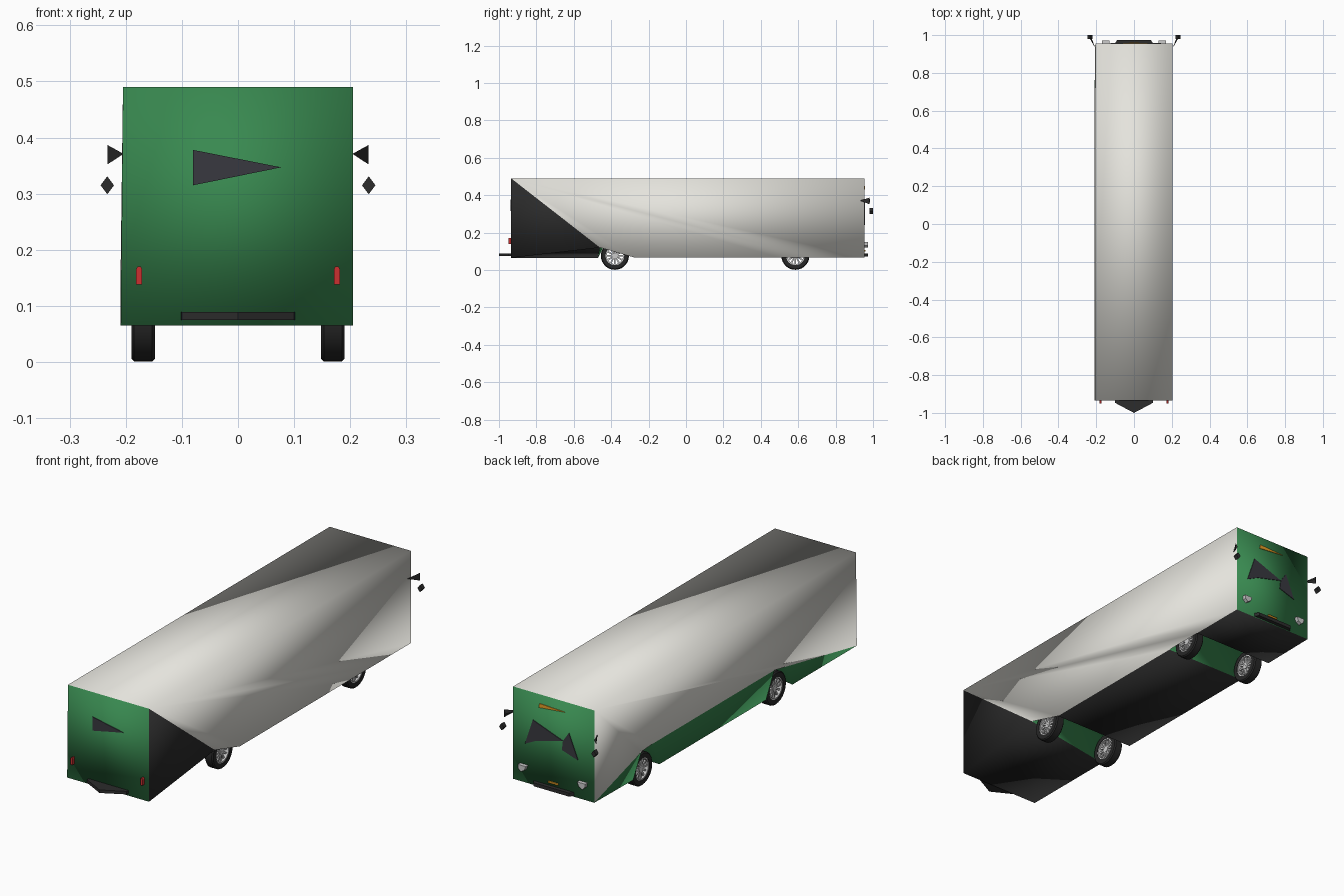
import bpy
from math import pi, cos, sin

if "Cube" in bpy.data.objects:
    bpy.data.objects.remove(bpy.data.objects["Cube"])


def material(name, rgb):
    m = bpy.data.materials.new(name)
    m.diffuse_color = (*rgb, 1)
    m.use_nodes = True
    m.node_tree.nodes["Principled BSDF"].inputs["Base Color"].default_value = m.diffuse_color
    return m


WHITE = material("white_paint", (0.78, 0.77, 0.72))
GREEN = material("green_paint", (0.04, 0.25, 0.08))
DARK = material("dark_trim", (0.025, 0.025, 0.025))
GLASS = material("glass", (0.04, 0.04, 0.05))
RED = material("red_lamp", (0.6, 0.03, 0.03))
AMBER = material("amber", (0.8, 0.35, 0.02))
LAMP = material("lamp", (0.8, 0.8, 0.78))
METAL = material("rim_metal", (0.6, 0.6, 0.62))
RUBBER = material("rubber", (0.02, 0.02, 0.02))


def mesh(name, verts, faces, mats, slots=None, smooth=False):
    me = bpy.data.meshes.new(name)
    me.from_pydata(verts, [], faces)
    for m in mats:
        me.materials.append(m)
    for i, p in enumerate(me.polygons):
        p.material_index = slots[i] if slots else 0
        p.use_smooth = smooth
    ob = bpy.data.objects.new(name, me)
    bpy.context.collection.objects.link(ob)
    return ob


def prism(name, pts, axis, a, b, mat):
    """Extrude a 2D outline along y (points x,z) or z (points x,y)."""
    n = len(pts)
    place = (lambda p, t: (p[0], t, p[1])) if axis == "y" else (lambda p, t: (p[0], p[1], t))
    verts = [place(p, a) for p in pts] + [place(p, b) for p in pts]
    faces = [list(range(n)), list(range(2 * n - 1, n - 1, -1))]
    faces += [[i, i + n, (i + 1) % n + n, (i + 1) % n] for i in range(n)]
    ob = mesh(name, verts, faces, [mat])
    fix_normals(ob)
    return ob


def fix_normals(ob):
    import bmesh
    bm = bmesh.new()
    bm.from_mesh(ob.data)
    bmesh.ops.recalc_face_normals(bm, faces=bm.faces)
    bm.to_mesh(ob.data)
    bm.free()


# Body shell: named corners, faces listed with their paint
W, L, R = 0.205, -0.209, 0.205
P = {
    "ra": (W, -.935, .49), "rb": (W, -.935, .065), "rc": (W, -.46, .12),
    "rd": (R, -.28, .068), "rg": (R, .49, .068), "rh": (R, .68, .068),
    "re": (W, .955, .068), "rf": (W, .955, .49),
    "la": (-W, -.935, .49), "lf": (-W, .955, .49),
    "lb": (L, -.935, .065), "le": (-W, .955, .068),
    "l1": (L, -.47, .065), "l2": (L, -.42, .165), "l3": (L, -.34, .18), "l4": (L, -.28, .068),
    "l5": (L, .49, .068), "l6": (L, .54, .18), "l7": (L, .62, .175), "l8": (L, .68, .068),
    "w2": (.195, -.43, .165), "w3": (.195, -.34, .165),
    "w6": (.195, .54, .165), "w7": (.195, .62, .165),
}
keys = list(P)
FACES = [
    ("rf ra rc rd rg rh re", 0), ("ra rb rc", 2),          # right side
    ("ra rf lf la", 0),                                    # roof
    ("la lf le l7 l6 l3 l2 lb", 0),                        # left side
    ("lb l2 l1", 1), ("l3 l6 l5 l4", 1), ("l7 le l8", 1),  # left skirt
    ("rb ra la lb", 1), ("re le lf rf", 1),                # ends
    ("lb l1 rc rb", 2), ("l4 l5 rg rd", 2), ("l8 le re rh", 2),  # floor
    ("l1 l2 w2 rc", 1), ("l2 l3 w3 w2", 1), ("l3 l4 rd w3", 1),  # wheel wells
    ("l5 l6 w6 rg", 1), ("l6 l7 w7 w6", 1), ("l7 l8 rh w7", 1),
]
body = mesh("bus_body", [P[k] for k in keys],
            [[keys.index(k) for k in f.split()] for f, _ in FACES],
            [WHITE, GREEN, DARK], [s for _, s in FACES], smooth=True)

# Wheels: revolved tyre and rim, spokes and hub
def lathe(name, profile, cx, cy, cz, mat, n=28):
    verts = [(cx + x, cy + r * cos(2 * pi * i / n), cz + r * sin(2 * pi * i / n))
             for i in range(n) for x, r in profile]
    k = len(profile)
    faces = [[i * k + j, i * k + (j + 1) % k, ((i + 1) % n) * k + (j + 1) % k, ((i + 1) % n) * k + j]
             for i in range(n) for j in range(k)]
    ob = mesh(name, verts, faces, [mat], smooth=True)
    fix_normals(ob)
    bpy.context.view_layer.objects.active = ob
    ob.select_set(True)
    bpy.ops.object.shade_smooth_by_angle(angle=0.6)
    ob.select_set(False)


def spokes(name, cx, cy, cz, count=12):
    verts, faces = [], []
    for i in range(count):
        a, base = 2 * pi * i / count, len(verts)
        for x in (-.012, .012):
            for r, h in ((.012, -.0035), (.046, -.0045), (.046, .0045), (.012, .0035)):
                verts.append((cx + x, cy + r * cos(a) - h * sin(a), cz + r * sin(a) + h * cos(a)))
        for f in ((0, 1, 2, 3), (7, 6, 5, 4), (0, 4, 5, 1), (1, 5, 6, 2), (2, 6, 7, 3), (3, 7, 4, 0)):
            faces.append([base + v for v in f])
    fix_normals(mesh(name, verts, faces, [METAL]))


TYRE = [(-.021, .05), (-.021, .07), (-.016, .075), (.016, .075), (.021, .07), (.021, .05)]
RIM = [(-.019, .044), (-.019, .051), (.019, .051), (.019, .044)]
HUB = [(-.015, .001), (-.015, .014), (.015, .014), (.015, .001)]
for end, cy in (("rear", -.38), ("front", .585)):
    for side, s in (("left", -1), ("right", 1)):
        at = (s * .169, cy, .076)
        lathe(f"{end}_{side}_tyre", TYRE, *at, RUBBER)
        lathe(f"{end}_{side}_rim", RIM, *at, METAL)
        lathe(f"{end}_{side}_hub", HUB, *at, METAL, 12)
        spokes(f"{end}_{side}_spokes", *at)

# Windows and destination strip
prism("rear_window", [(-.08, .378), (-.08, .315), (.077, .347)], "y", -.938, -.934, GLASS)
prism("windscreen_main", [(.104, .365), (.144, .246), (.085, .275), (-.048, .309)], "y", .953, .958, GLASS)
prism("windscreen_side", [(-.048, .309), (-.078, .353), (-.124, .241), (-.043, .267)], "y", .953, .958, GLASS)
prism("destination_strip", [(.07, .449), (.074, .43), (-.058, .443)], "y", .953, .958, AMBER)

# Bumpers and plate
prism("rear_bumper", [(-.102, -.935), (-.1, -.947), (0, -1), (.1, -.947), (.102, -.935)], "z", .075, .089, DARK)
prism("front_bumper", [(-.102, .955), (-.09, .973), (.09, .973), (.102, .955)], "z", .072, .088, DARK)
prism("front_plate", [(-.025, .1), (.025, .1), (.025, .108), (-.025, .108)], "y", .953, .96, AMBER)

# Lamps and mirrors on both sides
for side, s in (("left", -1), ("right", 1)):
    prism(f"{side}_tail_lamp", [(s * x, z) for x, z in ((.171, .138), (.182, .138), (.182, .165), (.179, .17), (.173, .17), (.171, .165))],
          "y", -.95, -.934, RED)
    prism(f"{side}_headlamp", [(s * x, z) for x, z in ((.13, .15), (.17, .15), (.168, .132), (.155, .12), (.138, .13))],
          "y", .953, .972, LAMP)
    x = s * .233
    fix_normals(mesh(f"{side}_mirror_arm",
                     [(s * .204, .93, .371), (x, .98, .387), (x, .98, .352), (x - s * .008, .985, .37)],
                     [(0, 1, 2), (0, 2, 3), (0, 3, 1), (1, 3, 2)], [DARK]))
    ring = [(x + .012 * cos(i * pi / 2), .99, .315 + .016 * sin(i * pi / 2)) for i in range(4)]
    fix_normals(mesh(f"{side}_mirror", [(a, y, z) for y in (.98, 1.0) for a, _, z in ring],
                     [(0, 1, 2, 3), (7, 6, 5, 4)] + [(i, i + 4, (i + 1) % 4 + 4, (i + 1) % 4) for i in range(4)], [DARK]))
